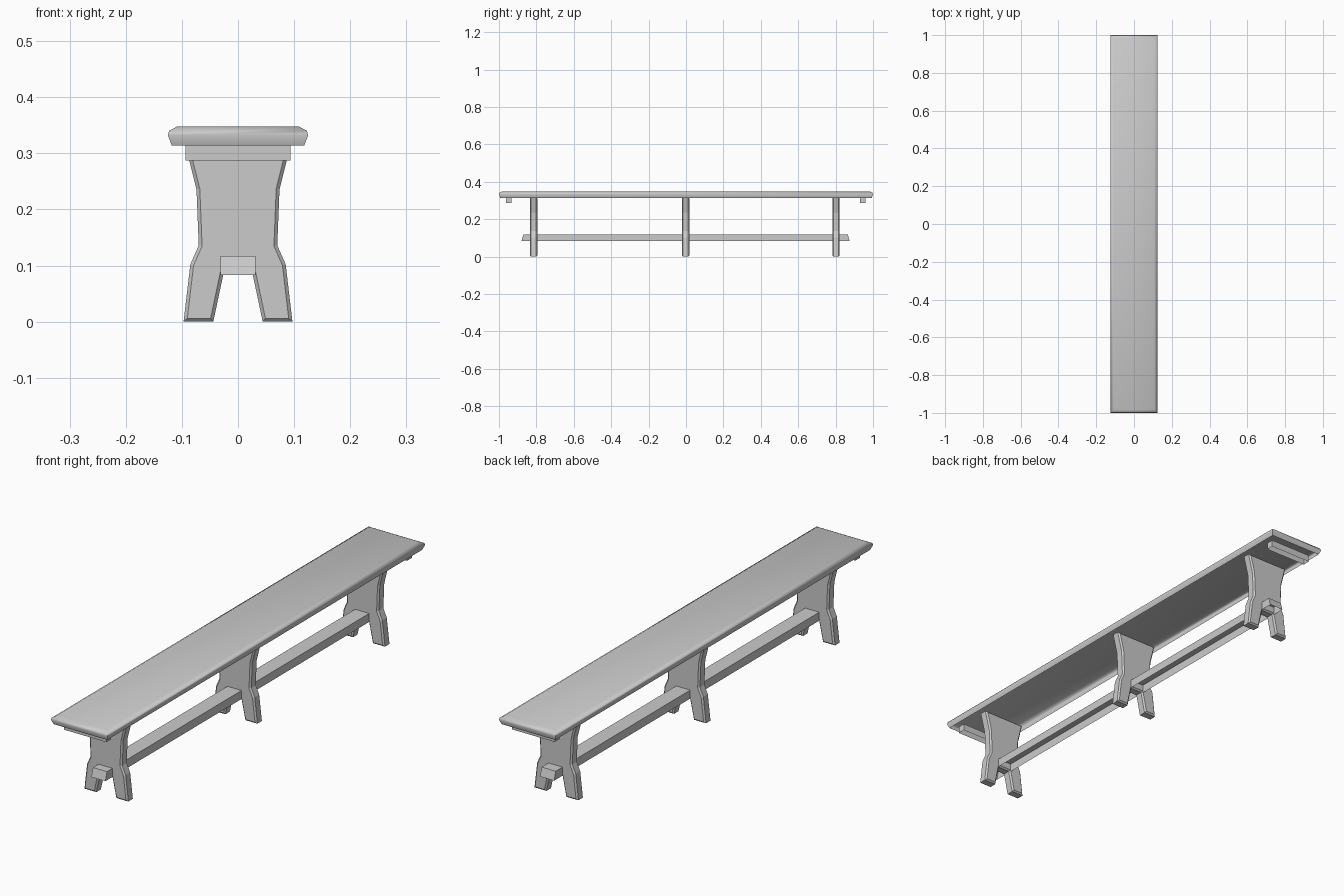
import bpy, bmesh

if "Cube" in bpy.data.objects:
    bpy.data.objects.remove(bpy.data.objects["Cube"])


def finish(name, bm):
    mesh = bpy.data.meshes.new(name)
    bm.to_mesh(mesh)
    bm.free()
    obj = bpy.data.objects.new(name, mesh)
    bpy.context.collection.objects.link(obj)
    return obj


def loft(name, rings):
    """Open-bottomed shell through stacked rectangles (half x, y min, y max, z)."""
    bm = bmesh.new()
    loops = [[bm.verts.new(p) for p in
              ((-hx, y0, z), (hx, y0, z), (hx, y1, z), (-hx, y1, z))]
             for hx, y0, y1, z in rings]
    for a, b in zip(loops, loops[1:]):
        for i in range(4):
            j = (i + 1) % 4
            bm.faces.new((a[i], a[j], b[j], b[i]))
    bm.faces.new(loops[-1])
    return finish(name, bm)


# Half outline of a trestle leg, from seat down to the notch
HALF = [(0.094, 0.316), (0.087, 0.288), (0.074, 0.236), (0.070, 0.136),
        (0.085, 0.102), (0.097, 0.0), (0.044, 0.0), (0.026, 0.085)]


def trestle(name, y, thick=0.04, chamfer=0.006):
    outline = HALF + [(-x, z) for x, z in reversed(HALF)]
    bm = bmesh.new()
    front = bm.faces.new([bm.verts.new((x, y - thick / 2, z)) for x, z in outline])
    ext = bmesh.ops.extrude_face_region(bm, geom=[front], use_keep_orig=True)
    bmesh.ops.translate(bm, vec=(0, thick, 0),
                        verts=[g for g in ext["geom"] if isinstance(g, bmesh.types.BMVert)])
    bmesh.ops.recalc_face_normals(bm, faces=bm.faces[:])
    # chamfer only the rims of the two broad faces
    rim = [e for e in bm.edges
           if abs(e.verts[0].co.y - e.verts[1].co.y) < 1e-5]
    bmesh.ops.bevel(bm, geom=rim, offset=chamfer, segments=1, affect='EDGES')
    return finish(name, bm)


# Seat plank with a rounded-over edge
seat = loft("seat", [(0.125 - i, -1 + i, 1 - i, z) for i, z in
                     ((0.007, 0.314), (0.0, 0.332), (0.002, 0.340), (0.017, 0.348))])
bpy.context.view_layer.objects.active = seat
seat.select_set(True)
bpy.ops.object.shade_smooth_by_angle(angle=1.1)

# Three trestle legs
for label, y in (("front", -0.815), ("middle", -0.002), ("back", 0.802)):
    trestle(label + "_leg", y)

# Cleats under the seat ends
for label, y in (("front", -0.948), ("back", 0.946)):
    loft(label + "_cleat", [(0.094, y - 0.015, y + 0.015, z) for z in (0.287, 0.315)])

# Long stretcher with slanted ends
loft("stretcher", [(0.031, -0.88, 0.875, 0.083), (0.031, -0.87, 0.865, 0.117)])
